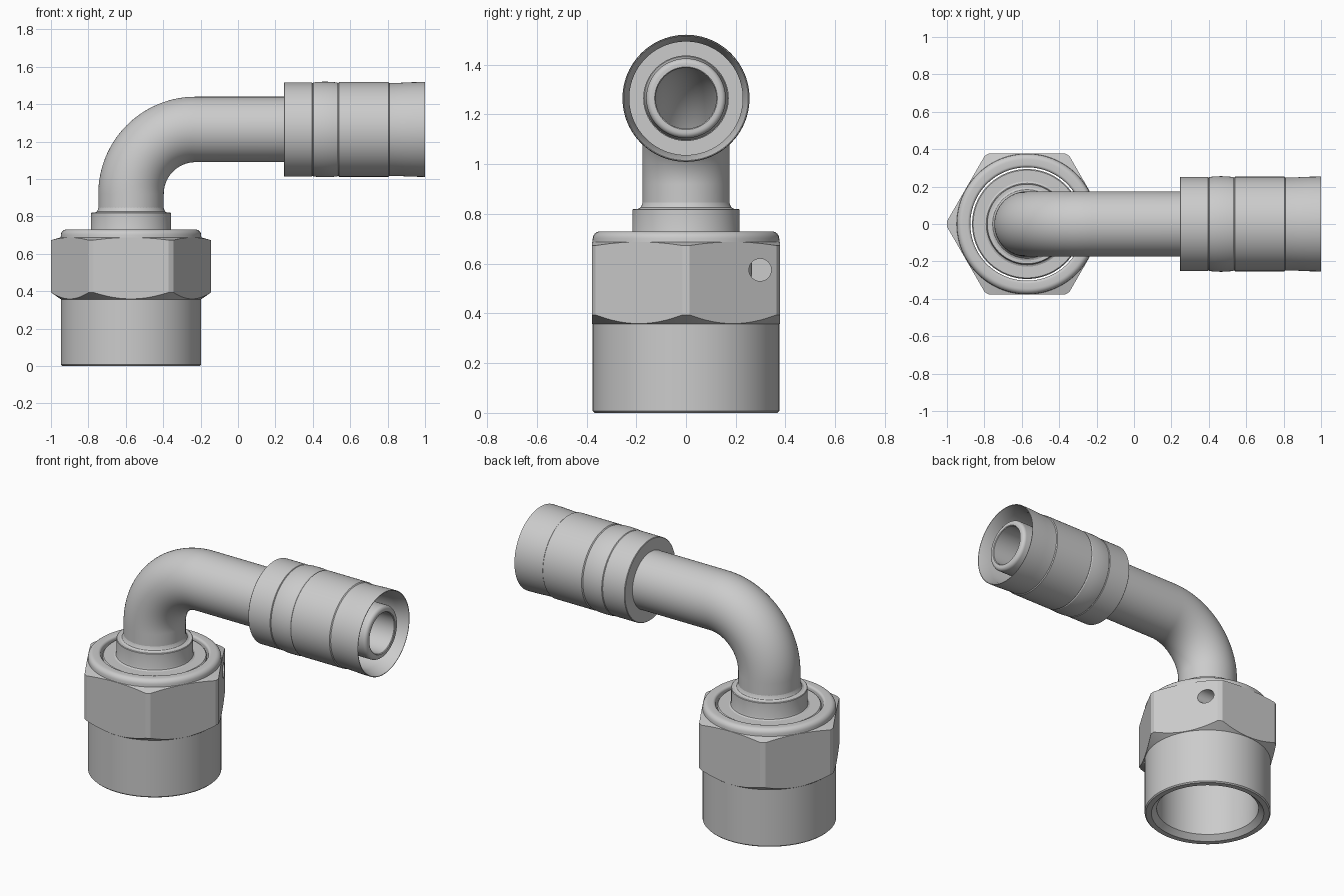
import bpy, bmesh
from math import sin, cos, pi, radians
from mathutils import Vector

if "Cube" in bpy.data.objects:
    bpy.data.objects.remove(bpy.data.objects["Cube"])

AX = -0.572          # x of the vertical nut axis
AZ = 1.265           # z of the horizontal hose axis
BORE = 0.122


def skin(name, rings, wrap):
    """Join rows of points into a closed-section surface; wrap joins last row to first."""
    bm = bmesh.new()
    rows = [[bm.verts.new(p) for p in r] for r in rings]
    n, m = len(rows), len(rows[0])
    for i in range(n if wrap else n - 1):
        a, b = rows[i], rows[(i + 1) % n]
        for j in range(m):
            k = (j + 1) % m
            bm.faces.new((a[j], a[k], b[k], b[j]))
    bmesh.ops.recalc_face_normals(bm, faces=bm.faces)
    me = bpy.data.meshes.new(name)
    bm.to_mesh(me)
    bm.free()
    ob = bpy.data.objects.new(name, me)
    bpy.context.collection.objects.link(ob)
    return ob


def lathe(name, profile, axis='Z', segs=96):
    """Revolve a closed (radius, along) profile about the nut axis or the hose axis."""
    rings = []
    for r, h in profile:
        ring = []
        for i in range(segs):
            c, s = r * cos(2 * pi * i / segs), r * sin(2 * pi * i / segs)
            ring.append((AX + c, s, h) if axis == 'Z' else (h, c, AZ + s))
        rings.append(ring)
    return skin(name, rings, True)


def arc(cx, cy, r, a0, a1, n=6):
    return [(cx + r * cos(radians(a0 + (a1 - a0) * i / n)),
             cy + r * sin(radians(a0 + (a1 - a0) * i / n))) for i in range(n + 1)]


def boolean(ob, cutter, op):
    mod = ob.modifiers.new(op, 'BOOLEAN')
    mod.object, mod.operation, mod.solver = cutter, op, 'EXACT'
    bpy.context.view_layer.objects.active = ob
    bpy.ops.object.modifier_apply(modifier=mod.name)
    bpy.data.objects.remove(cutter)


def smooth(ob, angle=24):
    bpy.ops.object.select_all(action='DESELECT')
    ob.select_set(True)
    bpy.context.view_layer.objects.active = ob
    bpy.ops.object.shade_smooth_by_angle(angle=radians(angle))


# Swivel nut: turned envelope trimmed by a hexagonal prism
nut = lathe("swivel_nut", [
    (0.335, 0.0), (0.368, 0.0), (0.375, 0.007), (0.375, 0.357),
    (0.4285, 0.394), (0.4285, 0.673), (0.376, 0.688)]
    + arc(0.345, 0.70, 0.03, 0, 90)
    + arc(0.318, 0.715, 0.015, 90, 180)
    + [(0.303, 0.03)])
hexagon = lathe("hex_cutter", [
    (0.2, -0.1), (0.378 / cos(pi / 6), -0.1), (0.378 / cos(pi / 6), 0.9), (0.2, 0.9)], segs=6)
boolean(nut, hexagon, 'INTERSECT')

# Lock-wire hole in the rear right flat
bpy.ops.mesh.primitive_cylinder_add(vertices=32, radius=0.045, depth=0.3,
                                    location=(AX + 0.30, 0.298, 0.575), rotation=(0, pi / 2, 0))
boolean(nut, bpy.context.object, 'DIFFERENCE')
smooth(nut, 20)

# Seat insert inside the nut, with the stepped collar above it
seat = lathe("seat_insert", [
    (BORE, 0.42), (0.20, 0.42), (0.294, 0.56), (0.294, 0.708), (0.288, 0.715),
    (0.228, 0.715), (0.218, 0.720), (0.215, 0.73), (0.215, 0.817), (0.212, 0.82),
    (0.195, 0.82), (0.184, 0.825), (0.178, 0.835), (0.174, 0.85),
    (0.15, 0.85), (0.15, 0.73), (BORE, 0.73)])
smooth(seat)

# Elbow pipe: vertical run, quarter bend, horizontal run
bend = 0.345
path = [(Vector((AX, 0, 0.73)), 0.0)]
for i in range(33):
    a = pi / 2 * i / 32
    path.append((Vector((AX + bend - bend * cos(a), 0, AZ - bend + bend * sin(a))), a))
path.append((Vector((0.30, 0, AZ)), pi / 2))


def pipe_ring(p, a, r, n=64):
    side = Vector((-cos(a), 0, sin(a)))
    return [p + side * (r * cos(2 * pi * i / n)) + Vector((0, r * sin(2 * pi * i / n), 0))
            for i in range(n)]


pipe = skin("elbow_pipe", [pipe_ring(p, a, 0.175) for p, a in path]
            + [pipe_ring(p, a, BORE) for p, a in reversed(path)], True)
smooth(pipe)

# Crimp ferrule: turned shell open at the right end
ferrule = lathe("crimp_ferrule", [
    (0.17, 0.245), (0.248, 0.245), (0.251, 0.248), (0.251, 0.396), (0.247, 0.399),
    (0.251, 0.403), (0.2545, 0.43), (0.2555, 0.465), (0.2545, 0.50), (0.251, 0.53),
    (0.247, 0.535), (0.253, 0.54), (0.253, 0.805), (0.248, 0.81),
    (0.248, 0.83), (0.250, 0.88), (0.2525, 0.93), (0.2535, 1.0),
    (0.250, 1.0), (0.228, 0.93), (0.228, 0.36), (0.17, 0.36)], 'X')
smooth(ferrule)

# Hose nipple inside the ferrule
nipple = lathe("hose_nipple", [(BORE, 0.30), (0.168, 0.30), (0.16, 0.37)]
               + [(r, x) for r, x in arc(0.138, 0.968, 0.022, 0, 90)]
               + [(0.126, 0.99), (BORE, 0.986)], 'X')
smooth(nipple)
